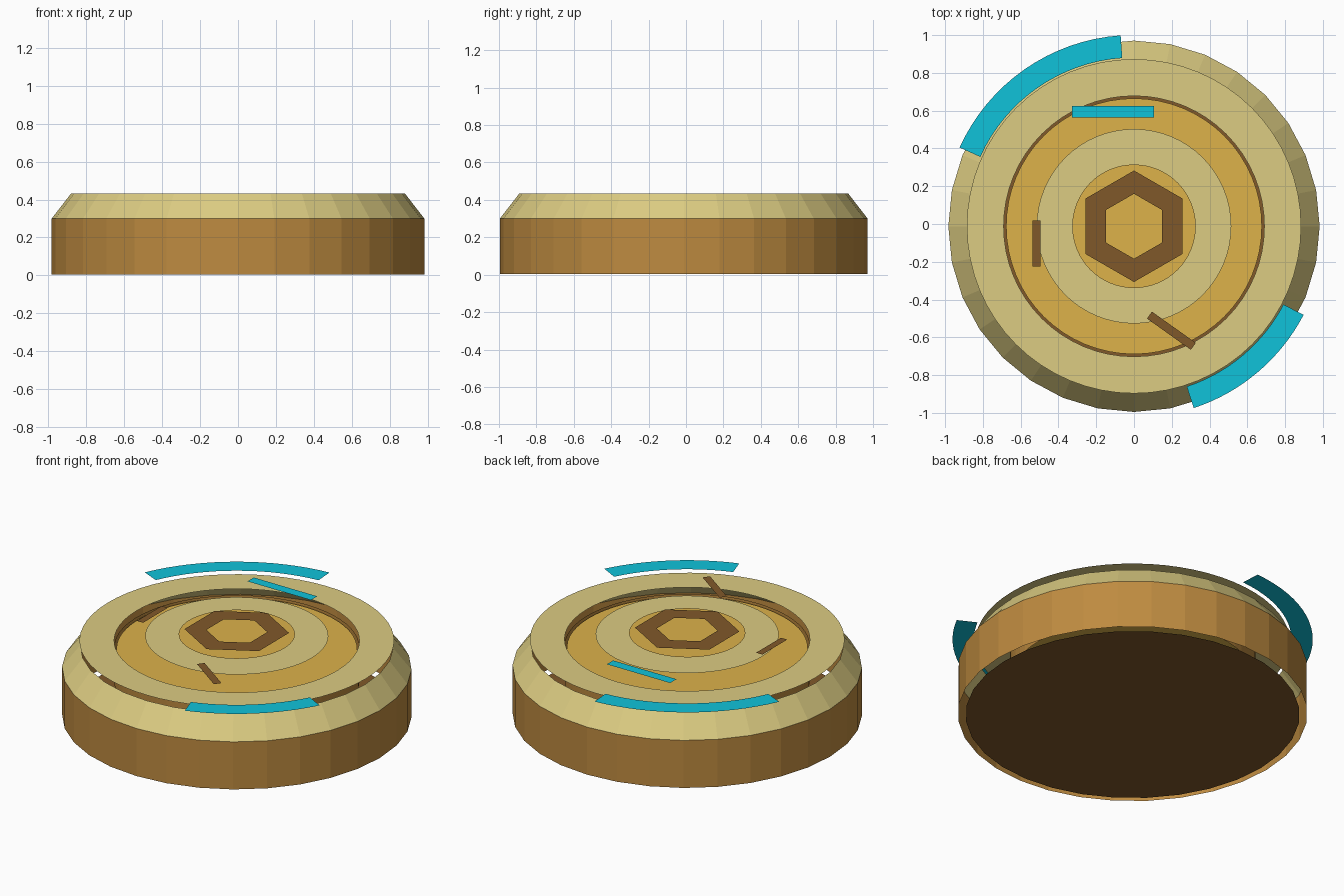
import bpy
from math import cos, sin, pi, radians

if "Cube" in bpy.data.objects:
    bpy.data.objects.remove(bpy.data.objects["Cube"])

CY = -0.012  # all round parts share this centre in y


def material(name, hex_rgb):
    m = bpy.data.materials.new(name)
    srgb = [int(hex_rgb[i:i + 2], 16) / 255 for i in (0, 2, 4)]
    lin = [c / 12.92 if c <= 0.04045 else ((c + 0.055) / 1.055) ** 2.4 for c in srgb]
    m.diffuse_color = (*lin, 1)
    m.use_nodes = True
    m.node_tree.nodes["Principled BSDF"].inputs["Base Color"].default_value = m.diffuse_color
    return m


BRONZE = material("bronze", "BE8B40")
TAN = material("tan", "DCCC82")
GOLD = material("gold", "DDB24A")
BROWN = material("brown", "80592A")
CYAN = material("cyan", "10C2DA")


def add(name, verts, faces, mat):
    me = bpy.data.meshes.new(name)
    me.from_pydata(verts, [], faces)
    me.materials.append(mat)
    ob = bpy.data.objects.new(name, me)
    bpy.context.collection.objects.link(ob)
    return ob


def band(name, p0, p1, mat, n=32, start=0.0, end=360.0):
    """Strip swept round the axis between two (radius, z) points."""
    closed = end - start >= 360
    count = n if closed else n + 1
    verts = []
    for i in range(count):
        a = radians(start + (end - start) * i / n)
        for r, z in (p0, p1):
            verts.append((r * cos(a), CY + r * sin(a), z))
    faces = []
    for i in range(n):
        j = (i + 1) % count
        faces.append((2 * i, 2 * j, 2 * j + 1, 2 * i + 1))
    if p0[0] < p1[0]:  # flat strips face up
        faces = [f[::-1] for f in faces]
    return add(name, verts, faces, mat)


def disc(name, r, z, mat, n=64, down=False):
    verts = [(r * cos(2 * pi * i / n), CY + r * sin(2 * pi * i / n), z) for i in range(n)]
    face = tuple(range(n))
    return add(name, verts, [face[::-1] if down else face], mat)


def bar(name, x, y, length, width, angle, z, mat):
    a = radians(angle)
    verts = []
    for u, v in ((-1, -1), (1, -1), (1, 1), (-1, 1)):
        u, v = u * length / 2, v * width / 2
        verts.append((x + u * cos(a) - v * sin(a), y + u * sin(a) + v * cos(a), z))
    return add(name, verts, [(0, 1, 2, 3)], mat)


# Outer shell and base
disc("base_plate", 0.94, 0.0, BROWN, n=32, down=True)
band("outer_wall", (0.983, 0.005), (0.983, 0.30), BRONZE)
band("sloped_rim", (0.983, 0.30), (0.88, 0.433), TAN)

# Recess under the top ring
band("recess_wall", (0.69, 0.22), (0.69, 0.43), BRONZE, n=64)
disc("recess_floor", 0.677, 0.42, GOLD)

# Floating layered plates
band("top_ring", (0.885, 0.47), (0.69, 0.47), TAN, n=64)
disc("middle_plate", 0.515, 0.50, TAN)
disc("centre_plate", 0.327, 0.51, GOLD)
band("hex_ring", (0.295, 0.53), (0.172, 0.53), BROWN, n=6, start=30, end=390)

# Glowing arcs over the rim
for i, (a, b) in enumerate(((94, 155.7), (-71.8, -27.6))):
    band(f"rim_arc_{i + 1}", (1.013, 0.488), (0.893, 0.488), CYAN, n=16, start=a, end=b)

# Loose surface marks
bar("light_strip", -0.112, 0.595, 0.435, 0.062, 0, 0.53, CYAN)
bar("scratch_left", -0.516, -0.103, 0.243, 0.043, 90, 0.53, BROWN)
bar("scratch_front", 0.198, -0.565, 0.285, 0.045, -35.5, 0.53, BROWN)

# Flat strips must face upward
for ob in bpy.data.objects:
    me = ob.data
    if ob.name != "base_plate" and all(abs(p.normal.z) > 0.99 for p in me.polygons):
        if me.polygons[0].normal.z < 0:
            me.flip_normals()
